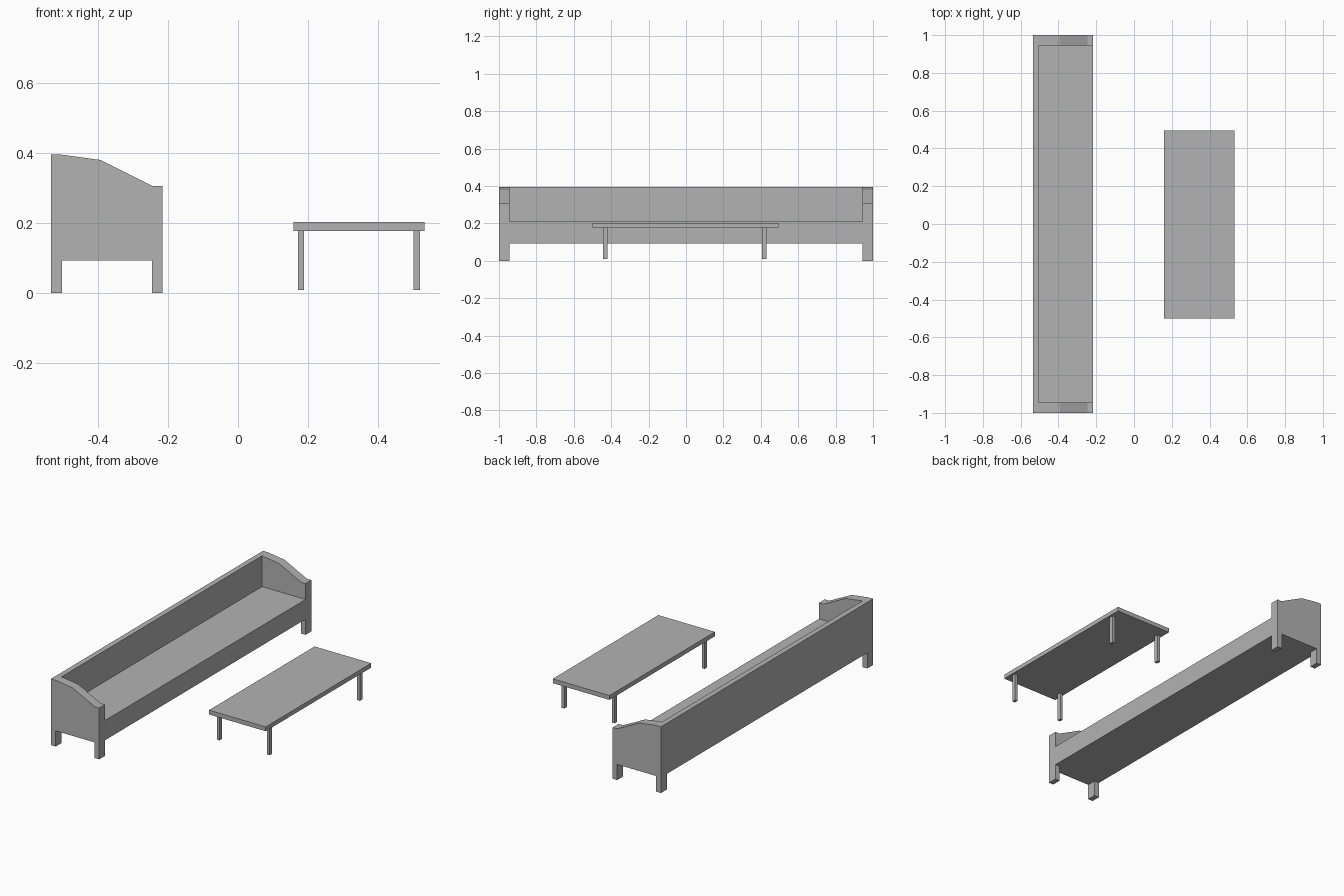
import bpy
import bmesh
from mathutils import Vector

if "Cube" in bpy.data.objects:
    bpy.data.objects.remove(bpy.data.objects["Cube"], do_unlink=True)

GREY = (0.45, 0.45, 0.45, 1.0)
grey = bpy.data.materials.new("plain_grey")
grey.use_nodes = True
grey.diffuse_color = GREY
grey.node_tree.nodes["Principled BSDF"].inputs["Base Color"].default_value = GREY


def add_object(name, bm):
    bmesh.ops.recalc_face_normals(bm, faces=bm.faces)
    mesh = bpy.data.meshes.new(name)
    bm.to_mesh(mesh)
    bm.free()
    mesh.materials.append(grey)
    obj = bpy.data.objects.new(name, mesh)
    bpy.context.scene.collection.objects.link(obj)
    return obj


def prism(name, profile, y0, y1):
    """Extrude an (x, z) outline along y."""
    bm = bmesh.new()
    face = bm.faces.new([bm.verts.new((x, y0, z)) for x, z in profile])
    new = bmesh.ops.extrude_face_region(bm, geom=[face])["geom"]
    verts = [v for v in new if isinstance(v, bmesh.types.BMVert)]
    bmesh.ops.translate(bm, verts=verts, vec=Vector((0, y1 - y0, 0)))
    return add_object(name, bm)


def box(name, x0, x1, y0, y1, z0, z1):
    return prism(name, [(x0, z0), (x1, z0), (x1, z1), (x0, z1)], y0, y1)


# Bench: solid body with sloping arms, hollowed out above the seat
back, front = -0.535, -0.216
back_inner, arm_inner = -0.503, 0.945
base_z, seat_z, top_z = 0.093, 0.211, 0.395
side = [(back, base_z), (front, base_z), (front, 0.306), (-0.245, 0.306),
        (-0.393, 0.38), (back_inner, top_z), (back, top_z)]
body = prism("bench_body", side, -1, 1)
cutter = box("seat_opening_cutter", back_inner, 0, -arm_inner, arm_inner, seat_z, 0.6)
cutter.hide_render = True
cutter.hide_viewport = True
cutter.display_type = 'WIRE'
cut = body.modifiers.new("seat_opening", 'BOOLEAN')
cut.operation = 'DIFFERENCE'
cut.solver = 'EXACT'
cut.object = cutter

# Bench legs, flush with the outer corners
for end, y0, y1 in (("right", -1, -arm_inner), ("left", arm_inner, 1)):
    box(f"bench_back_leg_{end}", back, back_inner, y0, y1, 0, base_z)
    box(f"bench_front_leg_{end}", -0.246, front, y0, y1, 0, base_z)

# Low table
table_z = 0.177
box("table_top", 0.159, 0.533, -0.5, 0.495, table_z, 0.203)
for i, x in enumerate((0.18, 0.511)):
    for j, y in enumerate((-0.432, 0.418)):
        box(f"table_leg_{i}{j}", x - 0.009, x + 0.009,
            y - 0.012, y + 0.012, 0.009, table_z)
